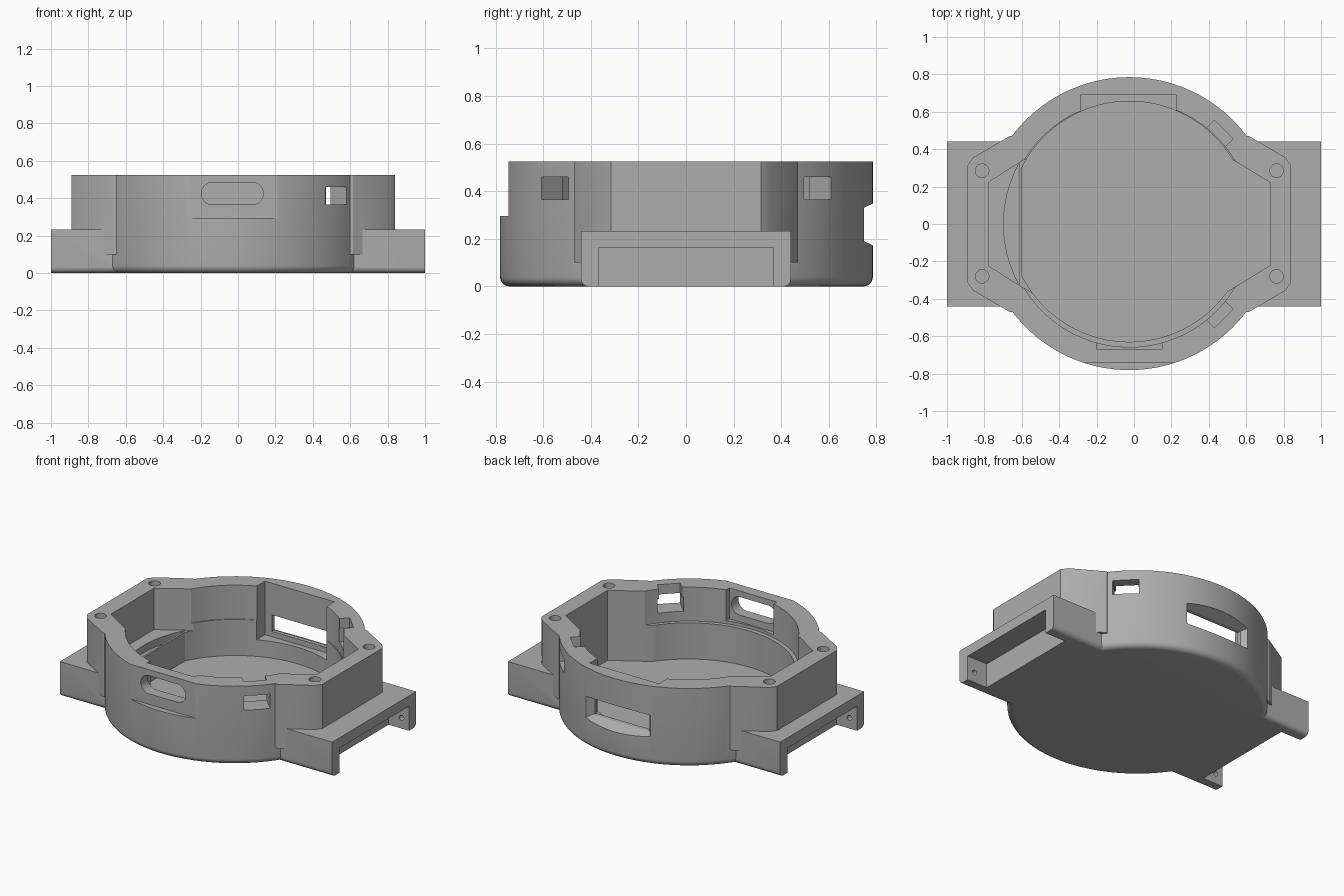
import bpy, bmesh, math
from mathutils import Matrix, Vector

cube = bpy.data.objects.get("Cube")
if cube:
    bpy.data.objects.remove(cube, do_unlink=True)

CX = -0.025       # axis of the round housing
TOP = 0.525       # rim height
FLOOR = 0.06

grey = bpy.data.materials.new("matte grey")
grey.use_nodes = True
grey.diffuse_color = (0.42, 0.42, 0.42, 1)
grey.node_tree.nodes["Principled BSDF"].inputs["Base Color"].default_value = (0.42, 0.42, 0.42, 1)


def make(name, bm):
    bmesh.ops.recalc_face_normals(bm, faces=bm.faces)
    mesh = bpy.data.meshes.new(name)
    bm.to_mesh(mesh)
    bm.free()
    mesh.materials.append(grey)
    ob = bpy.data.objects.new(name, mesh)
    bpy.context.collection.objects.link(ob)
    return ob


def prism(name, outline, low, high, matrix=None):
    """Extrude a 2D outline along local z."""
    bm = bmesh.new()
    face = bm.faces.new([bm.verts.new((x, y, low)) for x, y in outline])
    ext = bmesh.ops.extrude_face_region(bm, geom=[face])
    verts = [v for v in ext["geom"] if isinstance(v, bmesh.types.BMVert)]
    bmesh.ops.translate(bm, verts=verts, vec=(0, 0, high - low))
    if matrix:
        bm.transform(matrix)
    return make(name, bm)


def box(name, x, y, z, matrix=None):
    return prism(name, [(x[0], y[0]), (x[1], y[0]), (x[1], y[1]), (x[0], y[1])], *z, matrix)


def arc(cx, cy, r, start=0, end=360, n=128):
    full = end - start == 360
    return [(cx + r * math.cos(a), cy + r * math.sin(a))
            for a in (math.radians(start + (end - start) * i / (n if full else n - 1)) for i in range(n))]


def lathe(name, profile, n=128):
    bm = bmesh.new()
    verts = [bm.verts.new((r, 0, z)) for r, z in profile]
    edges = [bm.edges.new(p) for p in zip(verts, verts[1:])]
    bmesh.ops.spin(bm, geom=verts + edges, axis=(0, 0, 1), cent=(0, 0, 0), angle=math.tau, steps=n)
    bmesh.ops.remove_doubles(bm, verts=bm.verts, dist=1e-5)
    bm.transform(Matrix.Translation((CX, 0.002, 0)))
    return make(name, bm)


def combine(ob, other, operation):
    mod = ob.modifiers.new(operation, "BOOLEAN")
    mod.operation, mod.object, mod.solver = operation, other, "EXACT"
    bpy.ops.object.select_all(action="DESELECT")
    bpy.context.view_layer.objects.active = ob
    ob.select_set(True)
    bpy.ops.object.modifier_apply(modifier=mod.name)
    bpy.data.objects.remove(other, do_unlink=True)


def add(part):
    combine(case, part, "UNION")


def cut(part):
    combine(case, part, "DIFFERENCE")


# Local xy becomes world xz, local z runs towards the front
UPRIGHT = Matrix.Rotation(math.pi / 2, 4, "X")

# Round housing with a rounded bottom edge
R, F = 0.783, 0.04
fillet = [(R - F + F * math.sin(a), F - F * math.cos(a)) for a in (math.pi / 12 * i for i in range(7))]
case = lathe("watch_case", [(0, 0)] + fillet + [(R, TOP), (0, TOP)])

# Cornered shoulders that carry the screws
quarter = [(0.64, 0.47), (0.835, 0.355), (0.865, 0.315)]
shoulder = quarter[::-1] + [(-x, y) for x, y in quarter]
shoulder += [(-x, -y) for x, y in shoulder]
add(prism("shoulders", [(x + CX, y) for x, y in shoulder], 0.1, TOP))

# Strap lugs, rounded along the lower edges
r = 0.03
section = [(-0.44, 0.232), *arc(-0.44 + r, r, r, 180, 270, 6), *arc(0.44 - r, r, r, 270, 360, 6), (0.44, 0.232)]
ALONG_X = Matrix(((0, 0, 1, 0), (1, 0, 0, 0), (0, 1, 0, 0), (0, 0, 0, 1)))
add(prism("strap_lugs", section, -1, 1, ALONG_X))

# Strap pockets with pin holes
for s in (-1, 1):
    xs = sorted((s * 0.85, s * 1.1))
    cut(box("strap_pocket", xs, (-0.365, 0.365), (-0.1, 0.163)))
    cut(prism("pin_hole", arc(s * 0.945, 0.07, 0.017, n=20), -0.41, 0.41, UPRIGHT))

# Main cavity: lower well with a flat on the right-hand strap side, wider upper bore
half_angle = math.degrees(math.acos(0.575 / 0.643))
well = arc(CX, 0.013, 0.643, half_angle - 180, 180 - half_angle, 110)
cut(prism("lower_well", well, FLOOR, 0.6))
cut(prism("upper_bore", arc(CX, 0, 0.658), 0.3, 0.6))
cut(prism("right_bay", [(0.4, -0.42), (0.55, -0.33), (0.73, -0.22), (0.73, 0.22), (0.55, 0.33), (0.4, 0.42)],
          FLOOR, 0.61))

# Left bay with a stepped shelf
cut(prism("left_bay", [(-0.45, 0.42), (-0.61, 0.33), (-0.775, 0.225), (-0.775, -0.225), (-0.61, -0.33),
                       (-0.45, -0.42)], 0.25, 0.62))
cut(prism("left_shelf", arc(CX, 0, 0.672, 151, 209, 30), 0.2, 0.63))

# Diagonal clip windows, each with a notch open at the rim
for k in range(4):
    turn = Matrix.Translation((CX, 0, 0)) @ Matrix.Rotation(math.radians(45 + 90 * k), 4, "Z")
    cut(box("clip_window", (0.56, 0.9), (-0.08, 0.08), (0.365, 0.46), turn))
    cut(box("clip_notch", (0.56, 0.715), (-0.07, 0.07), (0.4, 0.64), turn))

# Front port: flat outer recess, pill opening, inner flat
cut(box("front_recess", (-0.27, 0.21), (-0.9, -0.742), (0.295, 0.65)))
pill = arc(0.075, 0.425, 0.06, -90, 90, 16) + arc(-0.135, 0.425, 0.06, 90, 270, 16)
cut(prism("front_slot", pill, 0.5, 0.9, UPRIGHT))
cut(box("front_inner_flat", (-0.2, 0.15), (-0.668, -0.5), (0.32, 0.66)))

# Back port: inner bay and a flared window
cut(box("back_bay", (-0.285, 0.225), (0.5, 0.69), (0.17, 0.67)))
cut(box("back_window", (-0.235, 0.175), (0.6, 0.9), (0.205, 0.315)))
bm = bmesh.new()
rings = [[bm.verts.new((CX + sx * w, y, 0.26 + sz * h)) for sx, sz in ((-1, -1), (1, -1), (1, 1), (-1, 1))]
         for w, y, h in ((0.2, 0.705, 0.05), (0.29, 0.81, 0.1))]
bm.faces.new(rings[0])
bm.faces.new(rings[1])
for i in range(4):
    j = (i + 1) % 4
    bm.faces.new((rings[0][i], rings[0][j], rings[1][j], rings[1][i]))
cut(make("back_flare", bm))

# Screw holes
for x in (-0.812, 0.762):
    for y in (-0.28, 0.285):
        cut(prism("screw_hole", arc(x, y, 0.036, n=28), 0.27, 0.68))

# Smooth round walls, keep crisp edges
bpy.ops.object.select_all(action="DESELECT")
bpy.context.view_layer.objects.active = case
case.select_set(True)
bpy.ops.object.shade_smooth_by_angle(angle=math.radians(25))
